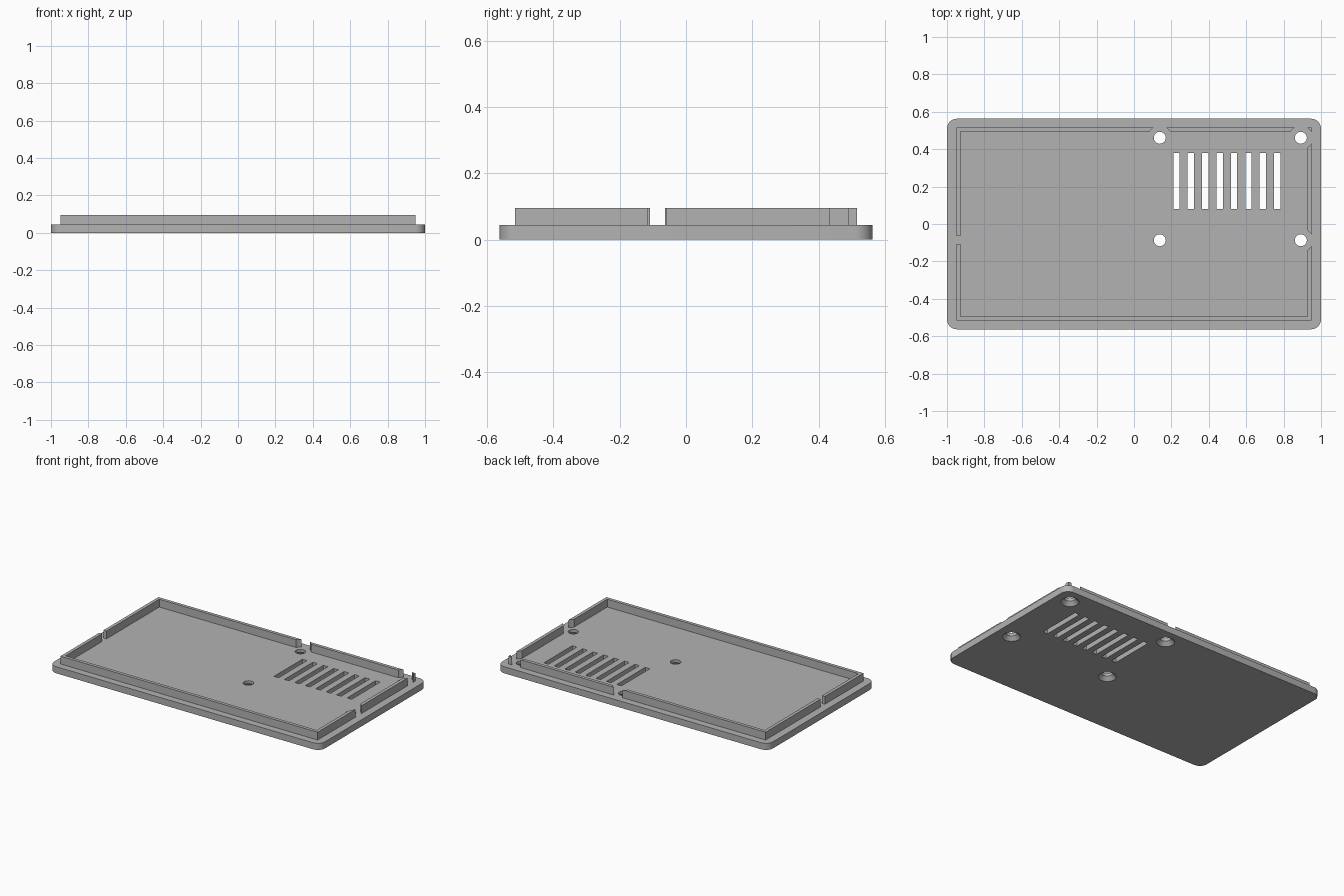
import bpy, bmesh, math
from mathutils import Matrix

if "Cube" in bpy.data.objects:
    bpy.data.objects.remove(bpy.data.objects["Cube"], do_unlink=True)

PLATE_TOP, RIM_TOP = 0.044, 0.096
HOLES = [(x, y) for x in (0.138, 0.892) for y in (-0.087, 0.461)]

grey = bpy.data.materials.new("grey plastic")
grey.use_nodes = True
COLOUR = (0.45, 0.45, 0.45, 1)
grey.diffuse_color = COLOUR
grey.node_tree.nodes["Principled BSDF"].inputs["Base Color"].default_value = COLOUR


def add_box(bm, x0, x1, y0, y1, z0, z1):
    m = Matrix.Translation(((x0 + x1) / 2, (y0 + y1) / 2, (z0 + z1) / 2))
    m = m @ Matrix.Diagonal((x1 - x0, y1 - y0, z1 - z0, 1))
    return bmesh.ops.create_cube(bm, size=1, matrix=m)["verts"]


def add_cone(bm, x, y, r0, r1, z0, z1):
    bmesh.ops.create_cone(bm, cap_ends=True, segments=32, radius1=r0, radius2=r1,
                          depth=z1 - z0, matrix=Matrix.Translation((x, y, (z0 + z1) / 2)))


def finish(bm, name):
    mesh = bpy.data.meshes.new(name)
    bm.to_mesh(mesh)
    bm.free()
    mesh.materials.append(grey)
    obj = bpy.data.objects.new(name, mesh)
    bpy.context.collection.objects.link(obj)
    return obj


def cut(obj, bm):
    """Subtract the shapes in bm from obj and discard them."""
    cutter = finish(bm, "cutter")
    cutter.hide_render = True
    mod = obj.modifiers.new("cut", "BOOLEAN")
    mod.operation, mod.solver, mod.object = "DIFFERENCE", "EXACT", cutter
    bpy.ops.object.select_all(action="DESELECT")
    bpy.context.view_layer.objects.active = obj
    obj.select_set(True)
    bpy.ops.object.modifier_apply(modifier=mod.name)
    bpy.data.objects.remove(cutter, do_unlink=True)


# Base plate with rounded vertical corners
bm = bmesh.new()
add_box(bm, -1, 1, -0.563, 0.563, 0, PLATE_TOP)
upright = [e for e in bm.edges if abs(e.verts[0].co.z - e.verts[1].co.z) > 0.01]
bmesh.ops.bevel(bm, geom=upright, offset=0.053, segments=8, profile=0.5, affect="EDGES")
plate = finish(bm, "base_plate")

# Ventilation slots
bm = bmesh.new()
for i in range(8):
    x = 0.21 + i * 0.077
    add_box(bm, x, x + 0.034, 0.08, 0.38, -0.1, 0.2)
cut(plate, bm)

# Screw holes, then their countersinks from below
bm = bmesh.new()
for x, y in HOLES:
    add_cone(bm, x, y, 0.032, 0.032, -0.1, 0.2)
cut(plate, bm)
bm = bmesh.new()
for x, y in HOLES:
    add_cone(bm, x, y, 0.064, 0.03, -0.01, 0.027)
cut(plate, bm)

# Locating rim: a solid block hollowed out
bm = bmesh.new()
add_box(bm, -0.949, 0.949, -0.516, 0.516, PLATE_TOP, RIM_TOP)
rim = finish(bm, "locating_rim")
bm = bmesh.new()
add_box(bm, -0.927, 0.927, -0.494, 0.494, -0.1, 0.2)
cut(rim, bm)

# Rim gaps: clearance around the screws and a notch on the right side
bm = bmesh.new()
for x, y in HOLES:
    add_cone(bm, x, y, 0.064, 0.064, -0.1, 0.2)
add_box(bm, -1, -0.9, -0.108, -0.064, -0.1, 0.2)
cut(rim, bm)

# Smooth curved walls, keep hard edges
for obj in (plate, rim):
    bpy.ops.object.select_all(action="DESELECT")
    obj.select_set(True)
    bpy.context.view_layer.objects.active = obj
    bpy.ops.object.shade_smooth_by_angle(angle=math.radians(30))
